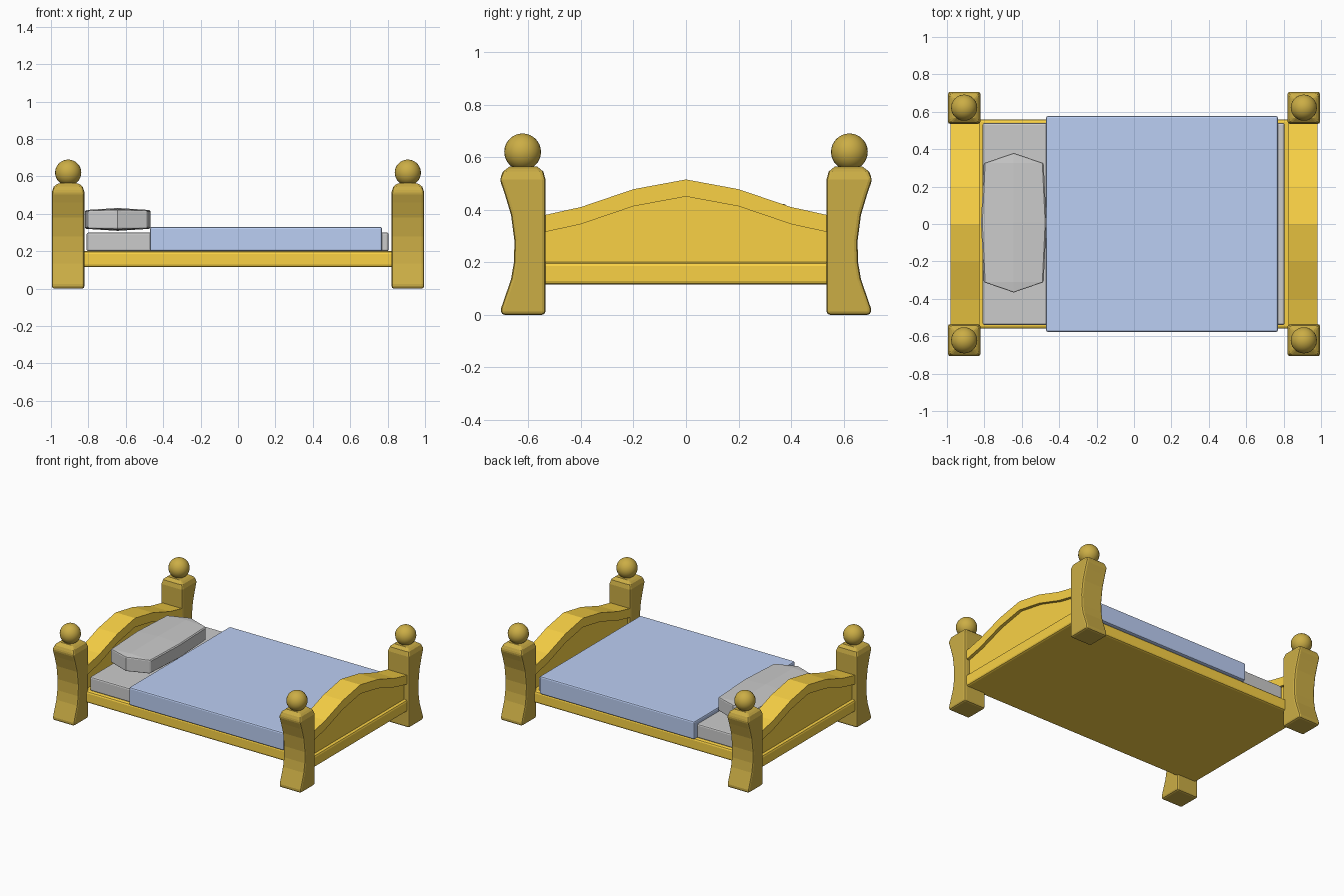
import bpy, bmesh, math

if "Cube" in bpy.data.objects:
    bpy.data.objects.remove(bpy.data.objects["Cube"])


def material(name, rgb):
    m = bpy.data.materials.new(name)
    m.diffuse_color = (*rgb, 1)
    m.use_nodes = True
    m.node_tree.nodes["Principled BSDF"].inputs["Base Color"].default_value = m.diffuse_color
    return m


ORANGE = material("light_wood", (0.95, 0.64, 0.06))
BROWN = material("dark_wood", (0.6, 0.42, 0.06))
BLUE = material("blue_cloth", (0.5, 0.62, 0.9))


def finish(name, bm, mat=None, bevel=0, segments=2, smooth=False):
    bmesh.ops.recalc_face_normals(bm, faces=bm.faces)
    me = bpy.data.meshes.new(name)
    bm.to_mesh(me)
    bm.free()
    ob = bpy.data.objects.new(name, me)
    bpy.context.collection.objects.link(ob)
    if mat:
        me.materials.append(mat)
    if bevel:
        b = ob.modifiers.new("bevel", 'BEVEL')
        b.width, b.segments = bevel, segments
        b.limit_method = 'ANGLE'
        b.angle_limit = math.radians(40)
    if smooth:
        me.shade_smooth()
    return ob


def loft(rings):
    """Skin a stack of equal-length rings and cap both ends."""
    bm = bmesh.new()
    vs = [[bm.verts.new(p) for p in r] for r in rings]
    n = len(vs[0])
    for a, b in zip(vs, vs[1:]):
        for i in range(n):
            j = (i + 1) % n
            bm.faces.new((a[i], a[j], b[j], b[i]))
    bm.faces.new(vs[0])
    bm.faces.new(vs[-1])
    return bm


def box(name, x, y, z, mat=None, bevel=0.01):
    ring = lambda h: [(x[0], y[0], h), (x[1], y[0], h), (x[1], y[1], h), (x[0], y[1], h)]
    return finish(name, loft([ring(z[0]), ring(z[1])]), mat, bevel)


def slab(name, profile, x0, x1, mat, bevel=0):
    """Extrude a y-z profile along x."""
    return finish(name, loft([[(x, y, z) for y, z in profile] for x in (x0, x1)]), mat, bevel)


# Bed base
box("bed_base", (-0.98, 0.98), (-0.56, 0.56), (0.115, 0.2), ORANGE, 0.014)

# Posts: height, outer y, inner y, half width in x
post = [(0, 0.704, 0.535, 0.087), (0.025, 0.704, 0.535, 0.087), (0.135, 0.666, 0.535, 0.087),
        (0.2, 0.655, 0.535, 0.087), (0.28, 0.653, 0.535, 0.087), (0.38, 0.666, 0.535, 0.087),
        (0.46, 0.69, 0.535, 0.087), (0.515, 0.709, 0.535, 0.087),
        (0.545, 0.697, 0.543, 0.077), (0.564, 0.672, 0.566, 0.055)]
for sx, end in ((-1, "head"), (1, "foot")):
    for sy, side in ((-1, "front"), (1, "back")):
        cx = sx * 0.908
        rings = [[(cx - w, sy * i, z), (cx + w, sy * i, z), (cx + w, sy * o, z), (cx - w, sy * o, z)]
                 for z, o, i, w in post]
        finish(f"{end}_{side}_post", loft(rings), BROWN, 0.013)
        bm = bmesh.new()
        bmesh.ops.create_uvsphere(bm, u_segments=24, v_segments=16, radius=0.07)
        bmesh.ops.translate(bm, verts=bm.verts, vec=(cx, sy * 0.622, 0.62))
        finish(f"{end}_{side}_ball", bm, BROWN, smooth=True)

# Arched head and foot boards: recessed panel with a proud curved rail on top
half = [(0.545, 0.378), (0.4, 0.41), (0.2, 0.478), (0, 0.515)]
arch = half + [(-y, z) for y, z in reversed(half[:-1])]
rail = arch + [(y, z - 0.065) for y, z in reversed(arch)]
panel = [(y, z - 0.03) for y, z in arch] + [(-0.545, 0.13), (0.545, 0.13)]
for sx, name in ((-1, "headboard"), (1, "footboard")):
    slab(name + "_panel", panel, sx * 0.845, sx * 0.957, ORANGE)
    slab(name + "_rail", rail, sx * 0.825, sx * 0.98, ORANGE)

# Mattress and blanket
box("mattress", (-0.81, 0.805), (-0.54, 0.54), (0.2, 0.3))
box("blanket", (-0.47, 0.77), (-0.577, 0.577), (0.2, 0.33), BLUE)

# Pillow: faceted cushion made of cross-sections along y (y, half width, half height)
sections = [(-0.373, 0.0, 0.057), (-0.318, 0.16, 0.047), (0, 0.175, 0.05), (0.318, 0.16, 0.047)]
bm = bmesh.new()
cols = []
for y, w, h in sections[1:]:
    crown = 0.061 if y == 0 else 0.057
    pts = [(-w, h), (0, crown), (w, h), (w, -h), (0, -crown), (-w, -h)]
    cols.append([bm.verts.new((-0.643 + x, y + 0.007, 0.37 + z)) for x, z in pts])
for a, b in zip(cols, cols[1:]):
    for i in range(6):
        j = (i + 1) % 6
        bm.faces.new((a[i], a[j], b[j], b[i]))
for c, y in ((cols[0], -0.366), (cols[-1], 0.38)):
    t, b = (bm.verts.new((-0.643, y, 0.37 + s * 0.05)) for s in (1, -1))
    bm.faces.new((c[0], t, b, c[5]))
    bm.faces.new((t, c[2], c[3], b))
    for k, e in ((1, t), (4, b)):
        bm.faces.new((c[k - 1], c[k], e))
        bm.faces.new((c[k], c[k + 1], e))
finish("pillow", bm, None, 0.006, 1)
